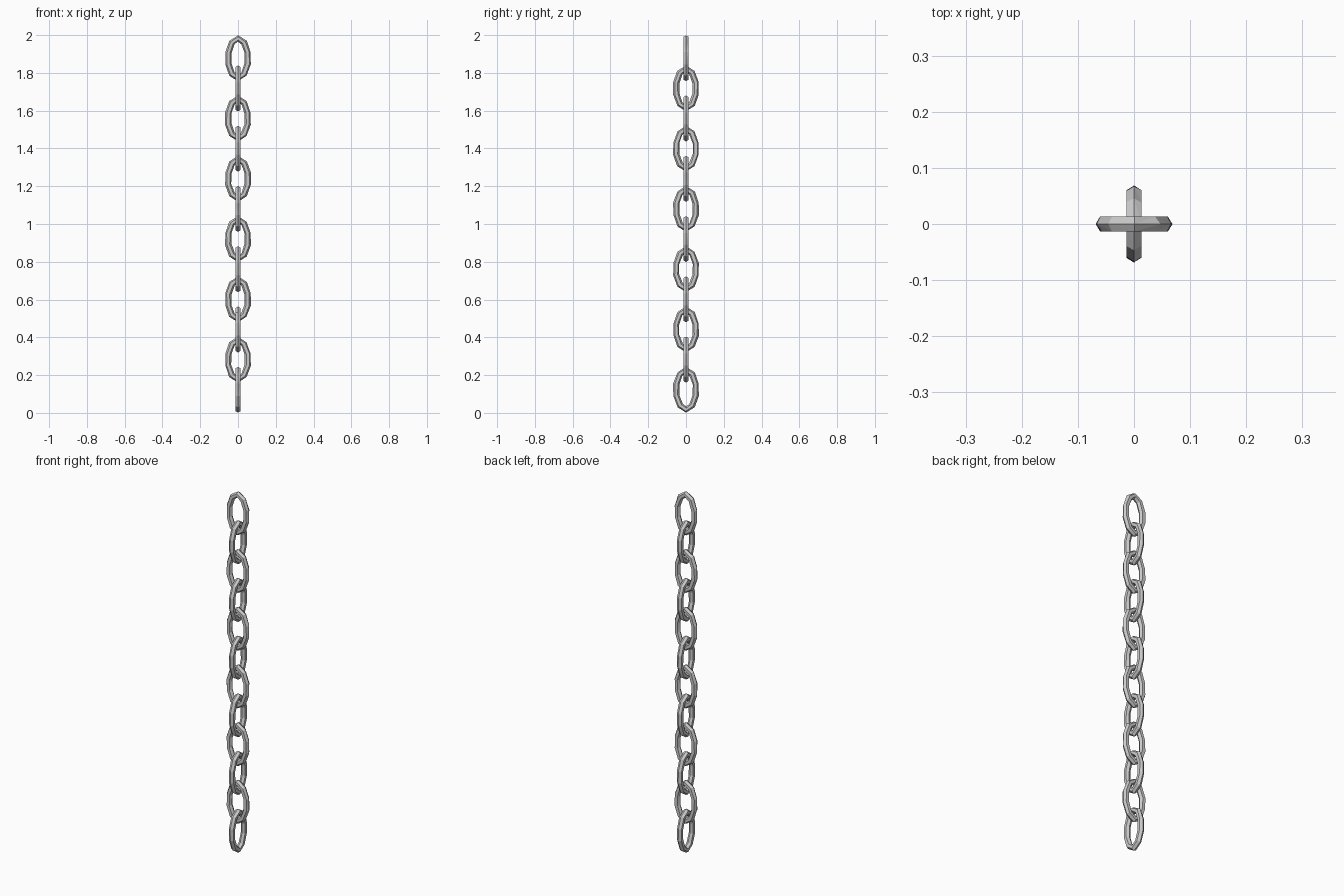
import bpy, bmesh, math, random
from mathutils import Vector

if "Cube" in bpy.data.objects:
    bpy.data.objects.remove(bpy.data.objects["Cube"])

random.seed(4)
COUNT, HEIGHT = 12, 0.245
PITCH = (2.0 - HEIGHT) / (COUNT - 1)
SIDES = 6

# Right half of the link centre line, mirrored to a closed ten-point loop
half = [(0, .105), (.032, .083), (.051, .030), (.051, -.030), (.032, -.083), (0, -.105)]
loop = [Vector(p) for p in half + [(-x, z) for x, z in half[-2:0:-1]]]


def make_link(name, z, along_y):
    bm = bmesh.new()
    rings = []
    n = len(loop)
    for i, p in enumerate(loop):
        t = (loop[(i + 1) % n] - loop[i - 1]).normalized()
        out = Vector((-t.y, t.x))
        ring = []
        for k in range(SIDES):
            a = 2 * math.pi * k / SIDES
            q = p + out * (0.0165 * math.cos(a))
            q += Vector((random.uniform(-.0015, .0015), 0))  # rough hammered facets
            d = 0.0155 * math.sin(a)
            ring.append(bm.verts.new((d, q.x, q.y) if along_y else (q.x, d, q.y)))
        rings.append(ring)
    for i in range(n):
        r, s = rings[i], rings[(i + 1) % n]
        for k in range(SIDES):
            j = (k + 1) % SIDES
            bm.faces.new((r[k], r[j], s[j], s[k]))
    bmesh.ops.triangulate(bm, faces=bm.faces[:])
    bmesh.ops.recalc_face_normals(bm, faces=bm.faces[:])
    mesh = bpy.data.meshes.new(name)
    bm.to_mesh(mesh)
    bm.free()
    obj = bpy.data.objects.new(name, mesh)
    obj.location.z = z
    bpy.context.collection.objects.link(obj)


# Alternating links, lowest one lies in the YZ plane
for i in range(COUNT):
    make_link(f"chain_link_{i + 1}", HEIGHT / 2 + i * PITCH, i % 2 == 0)
